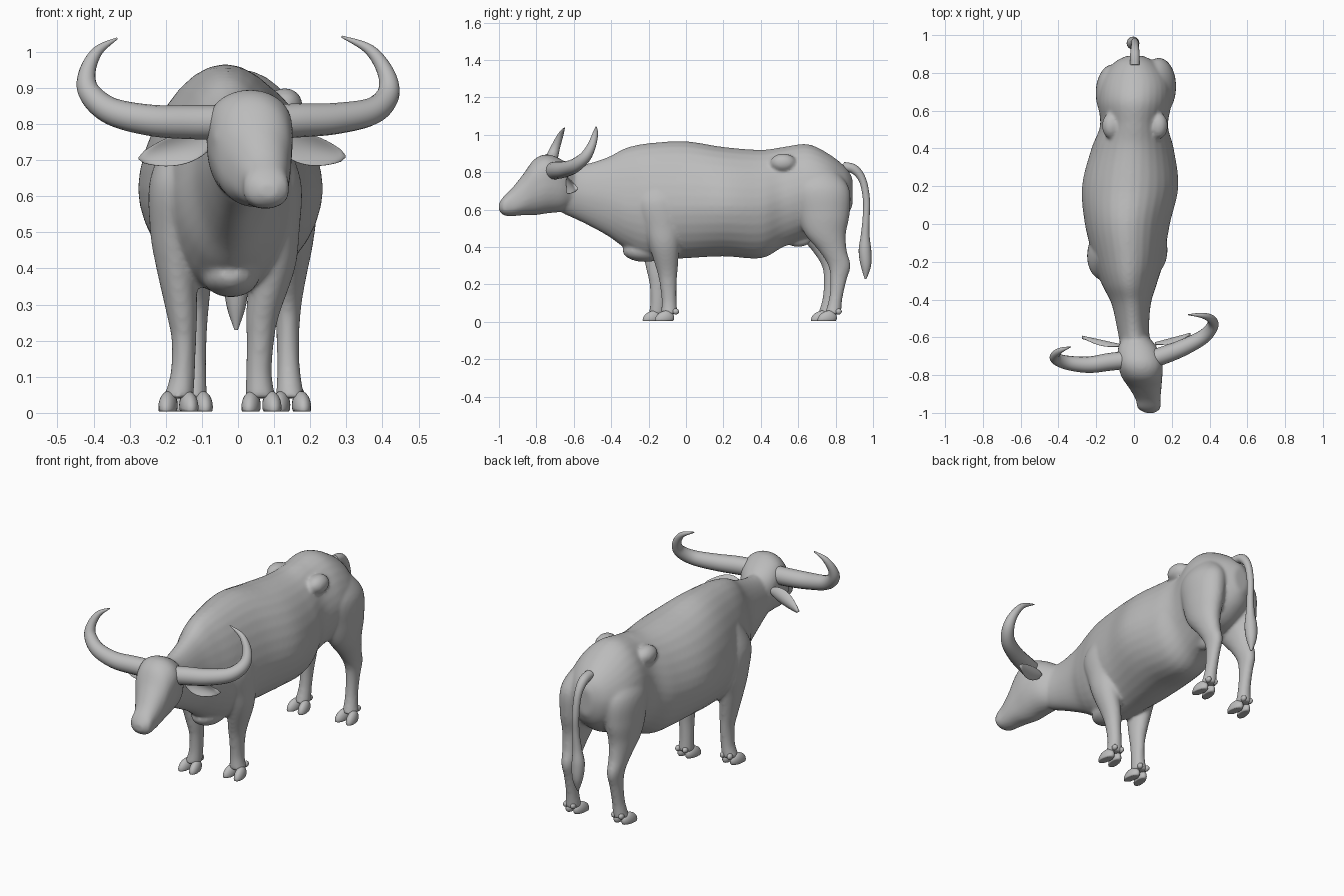
import bpy, bmesh, math
from mathutils import Vector

old_cube = bpy.data.objects.get("Cube")
if old_cube:
    bpy.data.objects.remove(old_cube)


def make_material(name, colour):
    material = bpy.data.materials.new(name)
    material.use_nodes = True
    material.diffuse_color = colour
    for node in material.node_tree.nodes:
        if node.type == "BSDF_PRINCIPLED":
            node.inputs["Base Color"].default_value = colour
    return material


GREY = make_material("plain grey", (0.5, 0.5, 0.5, 1))


def finish(name, data):
    """Link mesh or curve data as a grey object."""
    data.materials.append(GREY)
    obj = bpy.data.objects.new(name, data)
    bpy.context.collection.objects.link(obj)
    return obj


def finish_mesh(name, bm):
    bmesh.ops.recalc_face_normals(bm, faces=bm.faces)
    for face in bm.faces:
        face.smooth = True
    data = bpy.data.meshes.new(name)
    bm.to_mesh(data)
    bm.free()
    return finish(name, data)


def smooth_rows(rows, steps=6):
    """Catmull-Rom interpolation of section rows."""
    result = []
    for i in range(len(rows) - 1):
        a, b, c, d = (rows[max(0, min(len(rows) - 1, i + k))] for k in (-1, 0, 1, 2))
        for s in range(steps):
            t = s / steps
            result.append([q + t / 2 * (r - p + t * (2 * p - 5 * q + 4 * r - e
                           + t * (3 * (q - r) + e - p)))
                           for p, q, r, e in zip(a, b, c, d)])
    return result + [list(rows[-1])]


def loft(bm, rings):
    """Skin closed rings of equal length and cap both ends."""
    loops = [[bm.verts.new(p) for p in ring] for ring in rings]
    count = len(loops[0])
    for low, high in zip(loops, loops[1:]):
        for i in range(count):
            j = (i + 1) % count
            bm.faces.new((low[i], low[j], high[j], high[i]))
    bm.faces.new(loops[0])
    bm.faces.new(loops[-1])


ANGLES = [math.tau * i / 32 for i in range(32)]


def trunk(bm, rows, peak, keel):
    """Upright sections: y, low x, high x, bottom, widest height, top."""
    rings = []
    for y, x0, x1, bottom, middle, top in smooth_rows(rows):
        ring = []
        for a in ANGLES:
            s = math.sin(a)
            rise = (top - middle) * s ** peak if s > 0 else (bottom - middle) * (-s) ** keel
            ring.append(((x0 + x1) / 2 + (x1 - x0) / 2 * math.cos(a), y, middle + rise))
        rings.append(ring)
    loft(bm, rings)


def limb(bm, rows, shift=(0, 0)):
    """Level sections: z, x, y, half width, half depth."""
    loft(bm, [[(x + shift[0] + rx * math.cos(a), y + shift[1] + ry * math.sin(a), z)
               for a in ANGLES] for z, x, y, rx, ry in smooth_rows(rows)])


def ball(bm, centre, size):
    made = bmesh.ops.create_uvsphere(bm, u_segments=20, v_segments=12, radius=1)["verts"]
    for v in made:
        v.co = Vector(c + s * p for c, s, p in zip(centre, size, v.co))
    return made


# Body from neck to rump
hide = bmesh.new()
trunk(hide, [
    (-.66, -.07, .09, .58, .70, .83), (-.55, -.09, .08, .53, .68, .84),
    (-.42, -.12, .09, .46, .66, .88), (-.32, -.17, .12, .39, .62, .93),
    (-.2, -.21, .155, .33, .62, .955), (0, -.26, .19, .34, .62, .965),
    (.2, -.275, .235, .35, .62, .935), (.4, -.225, .21, .34, .62, .92),
    (.52, -.18, .18, .40, .66, .935), (.65, -.19, .2, .45, .7, .95),
    (.76, -.17, .19, .48, .7, .9), (.85, -.11, .12, .55, .7, .83),
    (.89, -.04, .05, .62, .7, .77)], 1.15, 1.1)

# Head turned slightly to its left
trunk(hide, [
    (-.6, -.06, .08, .62, .72, .82), (-.66, -.085, .125, .59, .76, .865),
    (-.74, -.085, .15, .58, .78, .895), (-.81, -.065, .15, .57, .74, .87),
    (-.87, -.025, .145, .57, .67, .79), (-.93, .01, .14, .565, .63, .715),
    (-.975, .02, .14, .57, .62, .67), (-1, .06, .11, .595, .615, .635)], .8, .75)
for x in (-.05, .13):
    ball(hide, (x, -.79, .76), (.022, .035, .025))

# Front legs
limb(hide, [
    (.76, -.15, -.16, .05, .07), (.64, -.165, -.17, .08, .125), (.5, -.175, -.16, .068, .105),
    (.4, -.17, -.16, .056, .08), (.27, -.155, -.155, .042, .055), (.2, -.15, -.15, .034, .045),
    (.11, -.153, -.15, .034, .04), (.04, -.165, -.155, .042, .045)])
limb(hide, [
    (.76, .08, -.14, .05, .07), (.64, .1, -.14, .075, .125), (.5, .1, -.125, .07, .1),
    (.4, .095, -.115, .063, .08), (.27, .068, -.1, .046, .055), (.2, .062, -.095, .038, .045),
    (.11, .058, -.09, .036, .04), (.04, .062, -.09, .042, .045)])

# Hind legs share one shape, mirrored and staggered
for side, offset in ((1, (0, 0)), (-1, (.02, -.035))):
    limb(hide, [(z, side * x, y, rx, ry) for z, x, y, rx, ry in (
        (.84, .09, .7, .05, .07), (.72, .125, .72, .09, .15), (.58, .135, .735, .085, .14),
        (.47, .14, .745, .068, .11), (.38, .14, .785, .05, .075), (.3, .138, .82, .038, .06),
        (.22, .138, .815, .032, .043), (.12, .14, .8, .032, .036), (.04, .145, .785, .04, .045))],
        offset)

# Hip bones, sheath and brisket
for x in (-.12, .13):
    ball(hide, (x, .52, .85), (.05, .07, .05))
ball(hide, (0, .6, .44), (.035, .07, .04))
ball(hide, (-.02, -.22, .38), (.08, .12, .06))
body = finish_mesh("body", hide)
remesh = body.modifiers.new("Blend parts", "REMESH")
remesh.mode = "VOXEL"
remesh.voxel_size = .009
remesh.use_smooth_shade = True
relax = body.modifiers.new("Relax skin", "SMOOTH")
relax.factor = .5
relax.iterations = 8

# Cloven hooves: two toes on each foot, flat underneath
FEET = {"front_right": (-.165, -.165), "front_left": (.065, -.1),
        "hind_right": (-.125, .735), "hind_left": (.147, .77)}
for label, (x, y) in FEET.items():
    bm = bmesh.new()
    for side in (-1, 1):
        for v in ball(bm, (x + side * .027, y - .015, .022), (.026, .052, .04)):
            v.co.x += side * (y - v.co.y) * .12
            v.co.z = max(v.co.z - max(0, y - v.co.y) * .2, .004)
        ball(bm, (x + side * .022, y + .045, .055), (.014, .018, .016))
    finish_mesh(label + "_hoof", bm)


def tapered_curve(name, points, radius):
    """Round curve through points of x, y, z and thickness."""
    data = bpy.data.curves.new(name, "CURVE")
    data.dimensions = "3D"
    data.bevel_depth = radius
    data.bevel_resolution = 6
    data.use_fill_caps = True
    spline = data.splines.new("POLY")
    path = smooth_rows(points, 8)
    spline.points.add(len(path) - 1)
    for point, (x, y, z, thick) in zip(spline.points, path):
        point.co = (x, y, z, 1)
        point.radius = thick
    spline.use_smooth = True
    return finish(name, data)


# Horns
tapered_curve("right_horn", [
    (-.04, -.72, .805, 1), (-.13, -.73, .805, 1), (-.24, -.745, .81, .92),
    (-.35, -.735, .835, .8), (-.41, -.715, .885, .67), (-.418, -.695, .94, .5),
    (-.39, -.67, 1, .32), (-.335, -.65, 1.037, .06)], .047)
tapered_curve("left_horn", [
    (.08, -.72, .805, 1), (.17, -.69, .81, 1), (.27, -.65, .815, .92),
    (.37, -.595, .835, .8), (.415, -.54, .88, .67), (.41, -.505, .94, .5),
    (.365, -.485, 1.005, .32), (.287, -.48, 1.042, .06)], .047)

# Tail with a tuft
tapered_curve("tail", [
    (.005, .84, .83, 1), (.005, .9, .815, 1), (.005, .945, .755, .8), (.005, .965, .65, .75),
    (.005, .963, .55, .75), (0, .958, .46, .95), (-.005, .957, .38, 1.35),
    (-.005, .962, .3, 1.1), (-.005, .96, .23, .2)], .025)

# Leaf-shaped ears, cupped toward the front
for label, root, tip in (("right_ear", (-.07, -.645, .75), (-.275, -.6, .705)),
                         ("left_ear", (.11, -.635, .745), (.298, -.585, .71))):
    bm = bmesh.new()
    root, tip = Vector(root), Vector(tip)
    rings = []
    for i in range(15):
        t = i / 14
        width = .008 + .036 * math.sin(math.pi * t ** .8) ** .8 if i < 14 else .003
        centre = root.lerp(tip, t)
        ring = []
        for a in ANGLES:
            across = math.cos(a)
            cup = -.022 * across * across * math.sin(math.pi * t)
            ring.append(centre + Vector((0, cup + .009 * math.sin(a), across * width)))
        rings.append(ring)
    loft(bm, rings)
    finish_mesh(label, bm)
